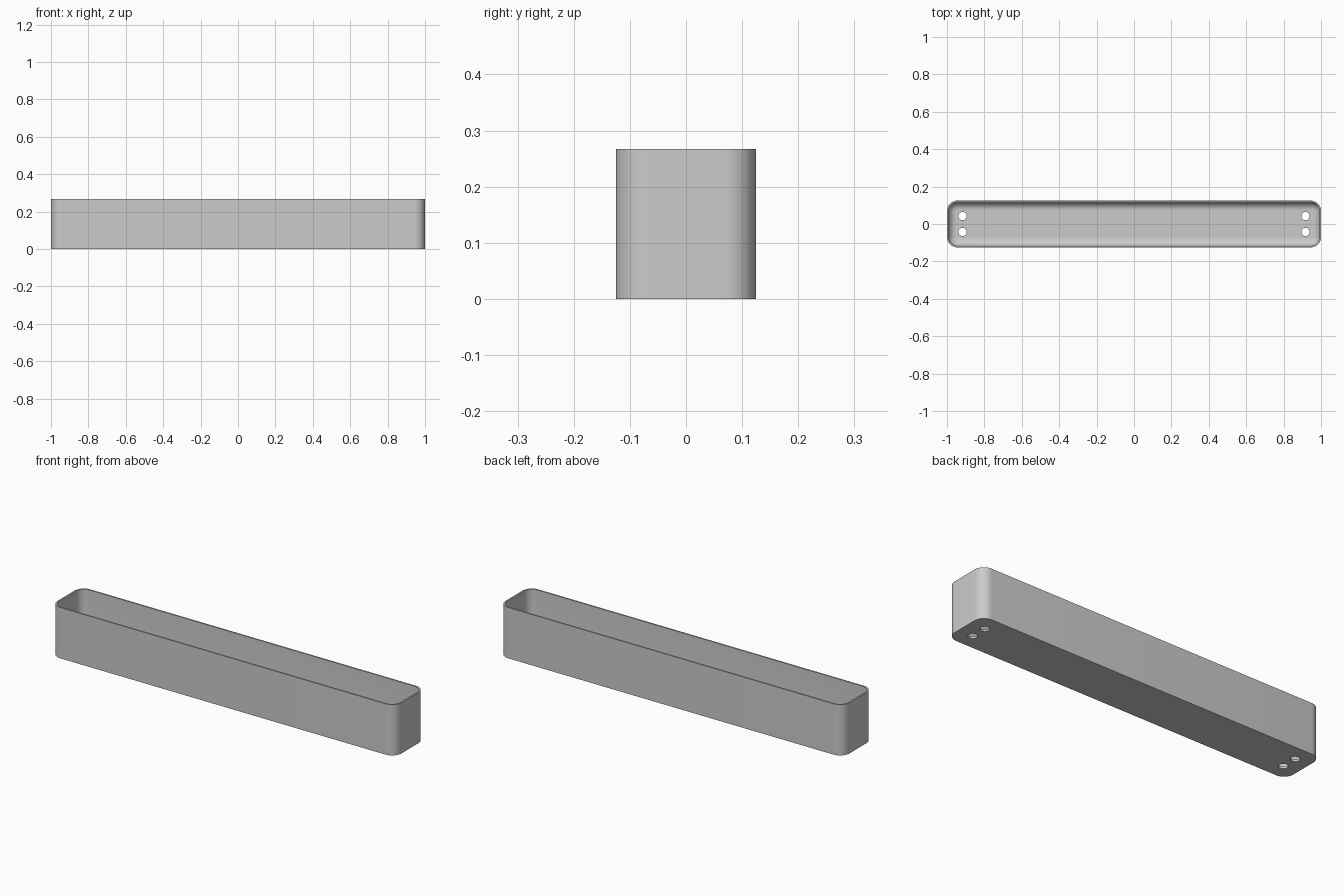
import bpy, bmesh, math

old = bpy.data.objects.get("Cube")
if old:
    bpy.data.objects.remove(old, do_unlink=True)

HALF_X, HALF_Y, HEIGHT = 1.0, 0.125, 0.267
CORNER, WALL, FLOOR, FILLET = 0.055, 0.008, 0.01, 0.043
STEPS = 10

grey = bpy.data.materials.new("plain_grey")
grey.use_nodes = True
colour = (0.6, 0.6, 0.6, 1)
grey.diffuse_color = colour
grey.node_tree.nodes["Principled BSDF"].inputs["Base Color"].default_value = colour


def rounded_ring(bm, inset, z):
    """Rounded rectangle, offset inward from the outer outline."""
    r = CORNER - inset
    cx, cy = HALF_X - CORNER, HALF_Y - CORNER
    ring = []
    for k, (sx, sy) in enumerate([(1, 1), (-1, 1), (-1, -1), (1, -1)]):
        for i in range(STEPS + 1):
            a = (k + i / STEPS) * math.pi / 2
            ring.append(bm.verts.new((sx * cx + r * math.cos(a),
                                      sy * cy + r * math.sin(a), z)))
    return ring


# Trough: outer wall, rim, inner wall, filleted floor
sections = [(0, 0), (0, HEIGHT), (WALL, HEIGHT)]
for i in range(STEPS + 1):
    a = i / STEPS * math.pi / 2
    sections.append((WALL + FILLET * (1 - math.cos(a)),
                     FLOOR + FILLET * (1 - math.sin(a))))
bm = bmesh.new()
rings = [rounded_ring(bm, inset, z) for inset, z in sections]
for low, high in zip(rings, rings[1:]):
    for i in range(len(low)):
        j = (i + 1) % len(low)
        bm.faces.new((low[i], low[j], high[j], high[i]))
bm.faces.new(rings[0][::-1])
bm.faces.new(rings[-1])
bmesh.ops.recalc_face_normals(bm, faces=bm.faces)
mesh = bpy.data.meshes.new("trough")
bm.to_mesh(mesh)
bm.free()
mesh.materials.append(grey)
trough = bpy.data.objects.new("trough", mesh)
bpy.context.collection.objects.link(trough)

# Drain holes: a pair through the floor at each end
bm = bmesh.new()
for sx in (-1, 1):
    for sy in (-1, 1):
        made = bmesh.ops.create_cone(bm, cap_ends=True, segments=32,
                                     radius1=0.022, radius2=0.022, depth=0.06)
        bmesh.ops.translate(bm, verts=made["verts"], vec=(sx * 0.917, sy * 0.042, 0))
cut_mesh = bpy.data.meshes.new("hole_cutters")
bm.to_mesh(cut_mesh)
bm.free()
cut_mesh.materials.append(grey)
cutters = bpy.data.objects.new("hole_cutters", cut_mesh)
cutters.hide_render = True
bpy.context.collection.objects.link(cutters)

bpy.ops.object.select_all(action="DESELECT")
bpy.context.view_layer.objects.active = trough
trough.select_set(True)
holes = trough.modifiers.new("drain_holes", "BOOLEAN")
holes.operation = "DIFFERENCE"
holes.solver = "EXACT"
holes.object = cutters
bpy.ops.object.modifier_apply(modifier=holes.name)
bpy.data.objects.remove(cutters, do_unlink=True)
bpy.ops.object.shade_smooth_by_angle(angle=math.radians(30))
